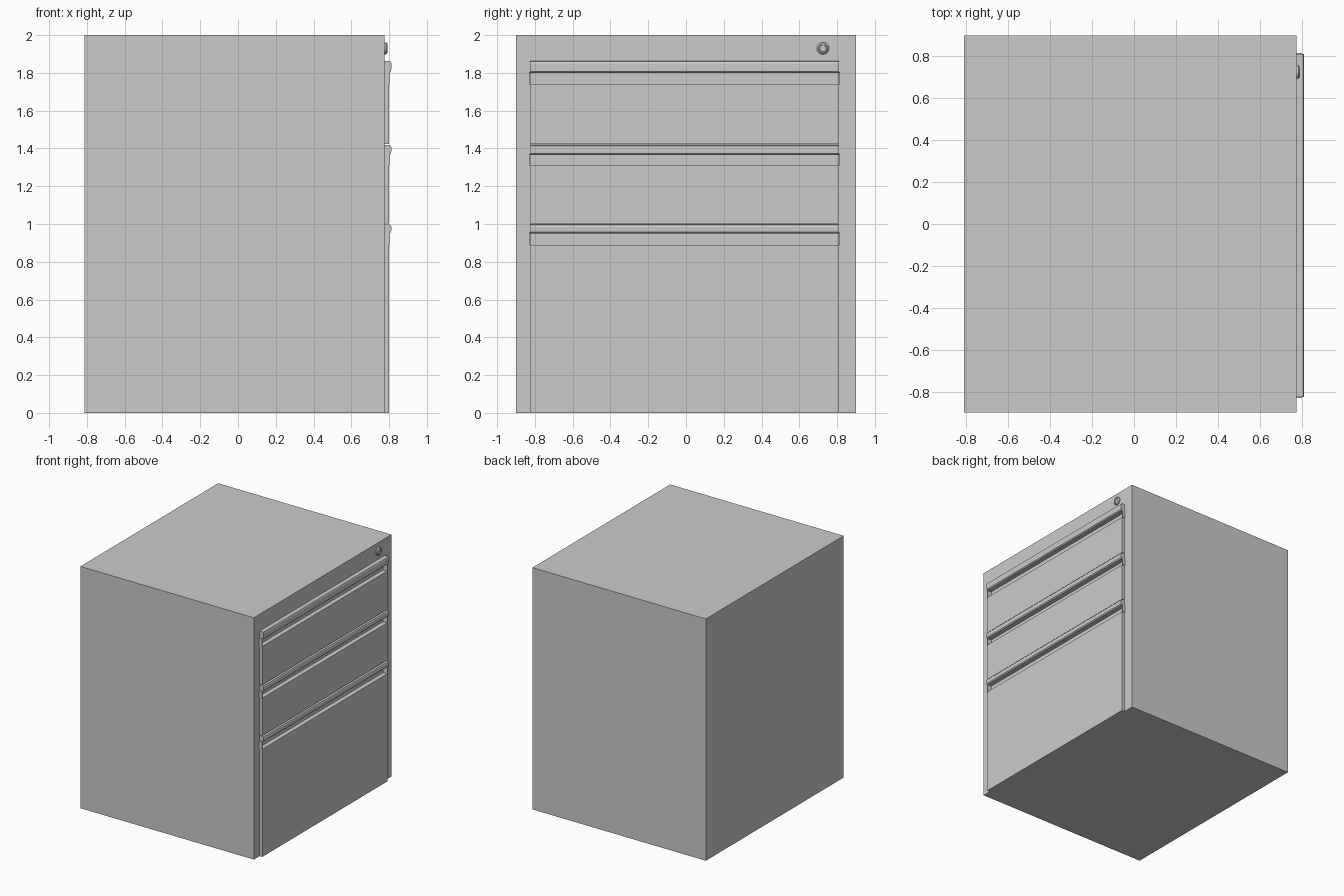
import bpy, bmesh, math

if "Cube" in bpy.data.objects:
    bpy.data.objects.remove(bpy.data.objects["Cube"])

BACK, FRONT, FACE = -0.812, 0.775, 0.80
Y0, Y1 = -0.825, 0.81            # drawer width
GROOVE = 0.762                   # back of the finger grooves


def finish(bm, name):
    bmesh.ops.recalc_face_normals(bm, faces=bm.faces)
    me = bpy.data.meshes.new(name)
    bm.to_mesh(me)
    bm.free()
    ob = bpy.data.objects.new(name, me)
    bpy.context.collection.objects.link(ob)
    return ob


def add_box(bm, x0, x1, y0, y1, z0, z1):
    vs = bmesh.ops.create_cube(bm, size=1)["verts"]
    for v in vs:
        v.co.x = x1 if v.co.x > 0 else x0
        v.co.y = y1 if v.co.y > 0 else y0
        v.co.z = z1 if v.co.z > 0 else z0


def box(name, *b):
    bm = bmesh.new()
    add_box(bm, *b)
    return finish(bm, name)


def extrude_y(name, pts, y0, y1):
    bm = bmesh.new()
    f = bm.faces.new([bm.verts.new((x, y0, z)) for x, z in pts])
    r = bmesh.ops.extrude_face_region(bm, geom=[f])
    for v in r["geom"]:
        if isinstance(v, bmesh.types.BMVert):
            v.co.y = y1
    return finish(bm, name)


# (name, bottom, groove bottom, groove top, top)
drawers = [("top_drawer", 1.423, 1.74, 1.803, 1.862),
           ("middle_drawer", 1.003, 1.312, 1.37, 1.417),
           ("bottom_drawer", 0.0, 0.89, 0.953, 0.997)]

# cabinet shell and back panel
body = box("cabinet_body", BACK + 0.015, FRONT, -0.9, 0.9, 0, 2)
box("back_panel", BACK, BACK + 0.015, -0.9, 0.9, 0, 2)

# grooves cut into the cabinet
bm = bmesh.new()
for _, _, gb, gt, _ in drawers:
    add_box(bm, GROOVE - 0.006, 0.9, Y0 + 0.002, Y1 - 0.002, gb, gt)
cutter = finish(bm, "groove_cutter")
cutter.hide_render = True
cutter.hide_set(True)
mod = body.modifiers.new("grooves", "BOOLEAN")
mod.object = cutter
mod.solver = "EXACT"

# drawer fronts with pull lip above a finger groove, plus groove end caps
for name, z0, gb, gt, z1 in drawers:
    extrude_y(name, [(0.74, z0), (FACE, z0), (FACE, gb), (GROOVE, gb),
                     (GROOVE, gt), (0.803, gt - 0.004), (0.811, gt + 0.004),
                     (0.812, z1 - 0.012), (0.808, z1 - 0.003), (0.802, z1),
                     (0.74, z1)], Y0, Y1)
    bm = bmesh.new()
    for a, b in ((Y0 - 0.006, Y0 + 0.003), (Y1 - 0.003, Y1 + 0.006)):
        add_box(bm, GROOVE - 0.01, FACE + 0.001, a, b, gb - 0.001, gt + 0.001)
    finish(bm, name + "_groove_caps")

# round lock: stepped ring spun around the x axis
bm = bmesh.new()
prof = [(0.77, 0.032), (0.784, 0.032), (0.791, 0.024), (0.791, 0.019), (0.786, 0.017)]
N = 20
rings = [[bm.verts.new((x, 0.725 + r * math.cos(2 * math.pi * i / N),
                        1.93 + r * math.sin(2 * math.pi * i / N))) for i in range(N)]
         for x, r in prof]
for a, b in zip(rings, rings[1:]):
    for i in range(N):
        bm.faces.new((a[i], a[(i + 1) % N], b[(i + 1) % N], b[i]))
bm.faces.new(rings[0])
bm.faces.new(rings[-1])
finish(bm, "lock")
